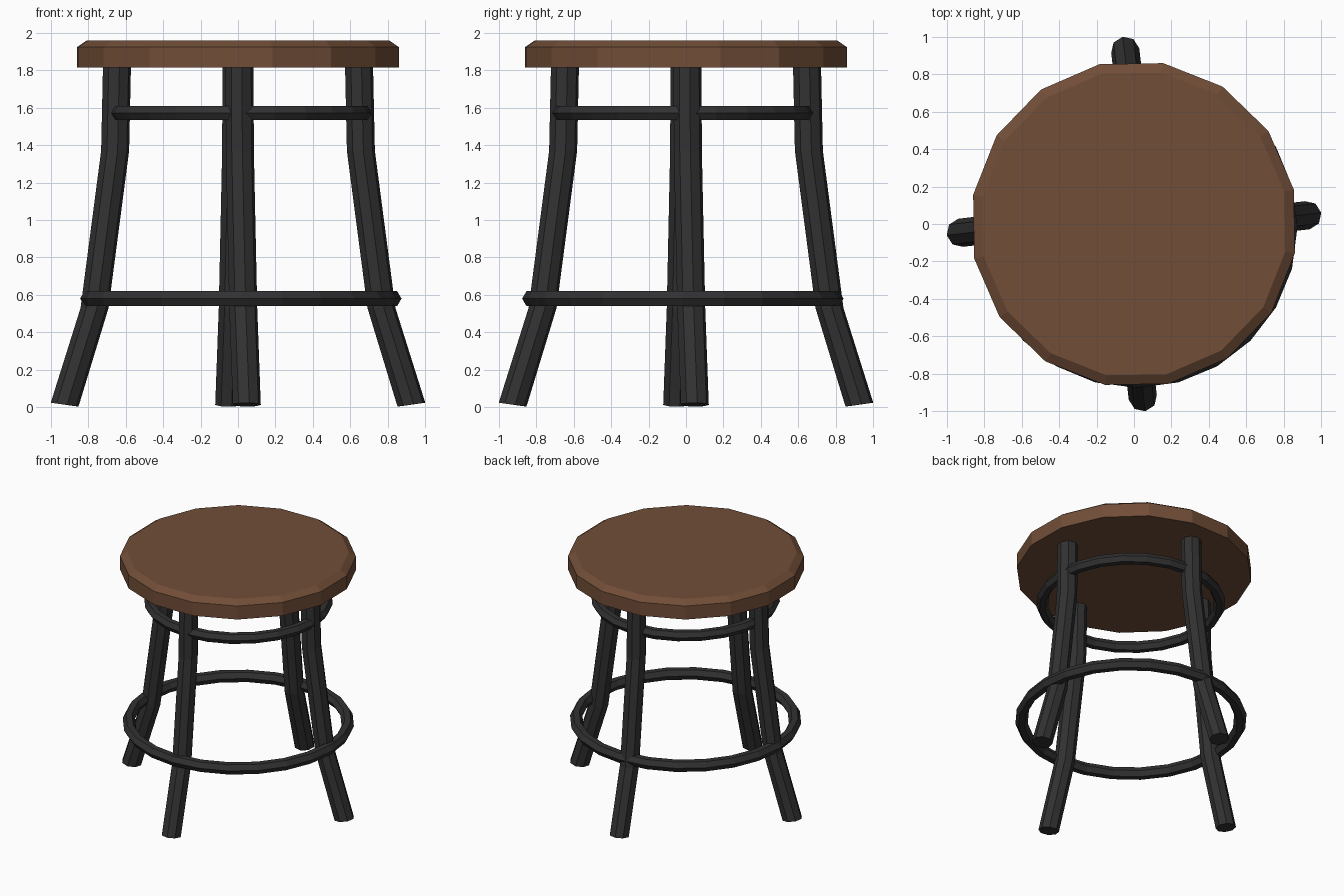
import bpy, bmesh, math
from mathutils import Vector, Matrix

if "Cube" in bpy.data.objects:
    bpy.data.objects.remove(bpy.data.objects["Cube"])


def material(name, rgb):
    m = bpy.data.materials.new(name)
    m.diffuse_color = (*rgb, 1)
    m.use_nodes = True
    m.node_tree.nodes["Principled BSDF"].inputs["Base Color"].default_value = m.diffuse_color
    return m


wood = material("brown wood", (0.165, 0.075, 0.039))
metal = material("dark metal", (0.031, 0.031, 0.032))


def loft(name, rings, mat, closed=False):
    """Skin a list of point rings; cap the ends unless the loop is closed."""
    bm = bmesh.new()
    vs = [[bm.verts.new(p) for p in r] for r in rings]
    n = len(vs[0])
    for i in range(len(vs) if closed else len(vs) - 1):
        a, b = vs[i], vs[(i + 1) % len(vs)]
        for j in range(n):
            k = (j + 1) % n
            bm.faces.new((a[j], a[k], b[k], b[j]))
    if not closed:
        bm.faces.new(vs[0])
        bm.faces.new(vs[-1])
    bmesh.ops.recalc_face_normals(bm, faces=bm.faces)
    me = bpy.data.meshes.new(name)
    bm.to_mesh(me)
    bm.free()
    me.materials.append(mat)
    ob = bpy.data.objects.new(name, me)
    bpy.context.collection.objects.link(ob)
    return ob


def circle(r, z, n, phase):
    return [Vector((r * math.cos(phase + math.tau * i / n),
                    r * math.sin(phase + math.tau * i / n), z)) for i in range(n)]


# Seat: sixteen-sided disc with a bevelled top edge
seat_profile = [(0.874, 1.815), (0.874, 1.925), (0.822, 1.96)]
loft("seat", [circle(r, z, 16, math.radians(12.2)) for r, z in seat_profile], wood)

# Legs: bent octagonal tubes (radial, sideways, height, foot tilt)
leg_path = [(0.927, 0.047, 0.013, 8), (0.767, 0.028, 0.53, 0),
            (0.657, 0.010, 1.37, 0), (0.647, 0.008, 1.83, 0)]
names = ["right_leg", "back_leg", "left_leg", "front_leg"]
for k, name in enumerate(names):
    turn = Matrix.Rotation(k * math.pi / 2, 3, 'Z')
    rings = []
    for x, y, z, tilt in leg_path:
        lean = Matrix.Rotation(-math.radians(tilt), 3, 'Y')
        rings.append([turn @ (lean @ p + Vector((x, y, z)))
                      for p in circle(0.076, 0, 8, math.radians(10))])
    loft(name, rings, metal)


# Brace rings: six-sided tubes bent to a circle
def brace(name, major, minor, z, centre, segments=24):
    rings = []
    for i in range(segments):
        a = math.tau * i / segments
        ring = []
        for j in range(6):
            b = math.tau * j / 6
            r = major + minor * math.cos(b)
            ring.append(Vector((centre[0] + r * math.cos(a),
                                centre[1] + r * math.sin(a),
                                z + minor * math.sin(b))))
        rings.append(ring)
    loft(name, rings, metal, closed=True)


brace("upper_ring", 0.658, 0.043, 1.572, (0.016, -0.017))
brace("foot_ring", 0.813, 0.046, 0.58, (0.015, -0.017))
